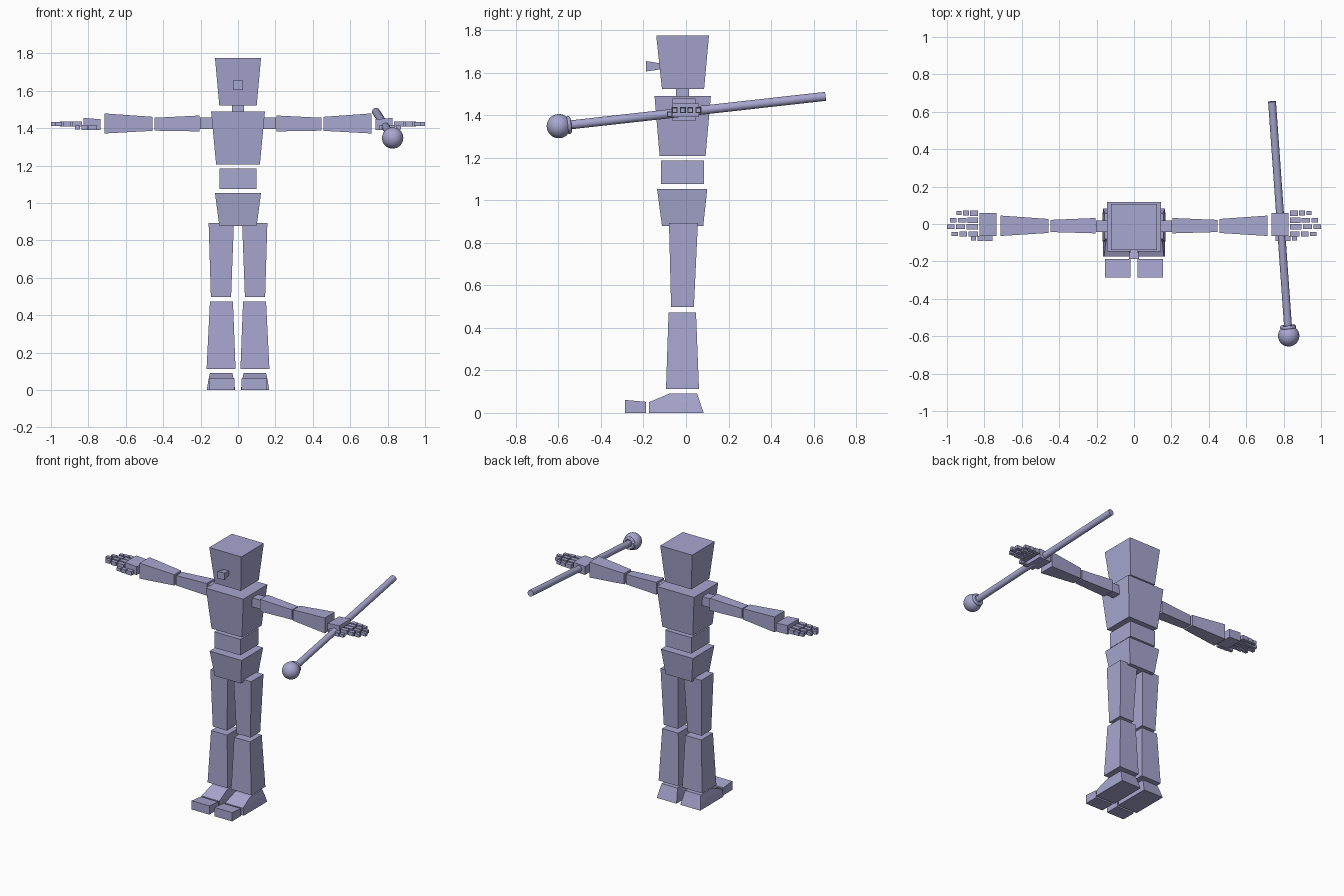
import bpy, bmesh
from mathutils import Vector

if "Cube" in bpy.data.objects:
    bpy.data.objects.remove(bpy.data.objects["Cube"])

mat = bpy.data.materials.new("lavender_plastic")
mat.use_nodes = True
COLOR = (0.39, 0.385, 0.63, 1)
mat.diffuse_color = COLOR
mat.node_tree.nodes["Principled BSDF"].inputs["Base Color"].default_value = COLOR


def loft(name, axis, sections, side=1):
    """Block through rectangles (pos, u0, u1, v0, v1) along an axis; u, v are the other axes in order."""
    bm = bmesh.new()
    rings = []
    for pos, u0, u1, v0, v1 in sections:
        ring = []
        for u, v in ((u0, v0), (u1, v0), (u1, v1), (u0, v1)):
            co = [u, v]
            co.insert("xyz".index(axis), pos)
            ring.append(bm.verts.new((co[0] * side, co[1], co[2])))
        rings.append(ring)
    bm.faces.new(rings[0])
    bm.faces.new(rings[-1])
    for a, b in zip(rings, rings[1:]):
        for i in range(4):
            j = (i + 1) % 4
            bm.faces.new((a[i], a[j], b[j], b[i]))
    bmesh.ops.recalc_face_normals(bm, faces=bm.faces)
    mesh = bpy.data.meshes.new(name)
    bm.to_mesh(mesh)
    bm.free()
    mesh.materials.append(mat)
    obj = bpy.data.objects.new(name, mesh)
    bpy.context.collection.objects.link(obj)


def finish(name, direction=None):
    """Name, aim, colour and smooth the primitive just added."""
    obj = bpy.context.object
    obj.name = name
    if direction:
        obj.rotation_euler = direction.to_track_quat("Z", "Y").to_euler()
    obj.data.materials.append(mat)
    bpy.ops.object.shade_smooth_by_angle()


# Head and trunk
loft("head", "z", [(1.522, -.10, .10, -.113, .085), (1.775, -.123, .123, -.14, .108)])
loft("nose", "y", [(-.188, -.027, .027, 1.605, 1.654), (-.12, -.018, .018, 1.615, 1.643)])
loft("neck", "z", [(1.48, -.032, .032, -.047, .015), (1.53, -.032, .032, -.047, .015)])
loft("chest", "z", [(1.207, -.117, .117, -.124, .092), (1.49, -.144, .144, -.148, .117)])
loft("waist", "z", [(1.075, -.10, .10, -.117, .085), (1.186, -.10, .10, -.117, .085)])
loft("pelvis", "z", [(.878, -.10, .10, -.113, .081), (1.053, -.123, .123, -.136, .10)])

# Finger rows: y centre, outer tip x
FINGERS = {"little": (.058, .95), "ring": (.02, .985), "middle": (-.015, 1.0), "index": (-.053, .975)}


def digit(name, side, y, z, base, tip):
    """Three separate tapering finger bones."""
    length = tip - base
    for k, (start, end, half) in enumerate(((0, .36, .014), (.41, .7, .013), (.76, 1, .011))):
        loft(f"{name}_bone_{k + 1}", "x",
             [(base + length * t, y - half, y + half, z - half, z + half) for t in (start, end)], side)


for label, s in (("left", 1), ("right", -1)):
    # Legs
    loft(label + "_thigh", "z", [(.497, .037, .145, -.07, .037), (.893, .022, .157, -.08, .056)], s)
    loft(label + "_shin", "z", [(.112, .013, .168, -.094, .061), (.473, .027, .15, -.082, .047)], s)
    loft(label + "_foot", "z", [(0, .015, .167, -.174, .083), (.05, .022, .159, -.174, .066),
                                (.092, .03, .15, -.075, .052)], s)
    loft(label + "_toe", "y", [(-.287, .02, .155, 0, .061), (-.188, .02, .155, 0, .052)], s)
    # Arms
    loft(label + "_shoulder", "x", [(.12, -.043, .02, 1.395, 1.458), (.203, -.043, .02, 1.395, 1.458)], s)
    loft(label + "_upper_arm", "x", [(.205, -.05, .032, 1.383, 1.468), (.447, -.043, .022, 1.387, 1.456)], s)
    loft(label + "_forearm", "x", [(.457, -.048, .027, 1.386, 1.461), (.713, -.064, .045, 1.372, 1.479)], s)
    loft(label + "_palm", "x", [(.735, -.064, .06, 1.39, 1.448), (.825, -.064, .06, 1.392, 1.455)], s)
    for finger, (y, tip) in FINGERS.items():
        digit(f"{label}_{finger}_finger", s, y, 1.423, .835, tip)
    digit(label + "_thumb", s, -.077, 1.404, .757, .872)

# Staff held across the left hand
tip = Vector((.738, .655, 1.488))
knob = Vector((.827, -.598, 1.348))
axis = tip - knob
bpy.ops.mesh.primitive_cylinder_add(vertices=32, radius=.021, depth=axis.length, location=(tip + knob) / 2)
finish("staff_rod", axis)
bpy.ops.mesh.primitive_uv_sphere_add(segments=32, ring_count=16, radius=.057, location=knob)
finish("staff_knob", axis)
bpy.ops.mesh.primitive_torus_add(major_radius=.032, minor_radius=.011, major_segments=32,
                                 minor_segments=12, location=knob + axis.normalized() * .047)
finish("staff_collar", axis)
